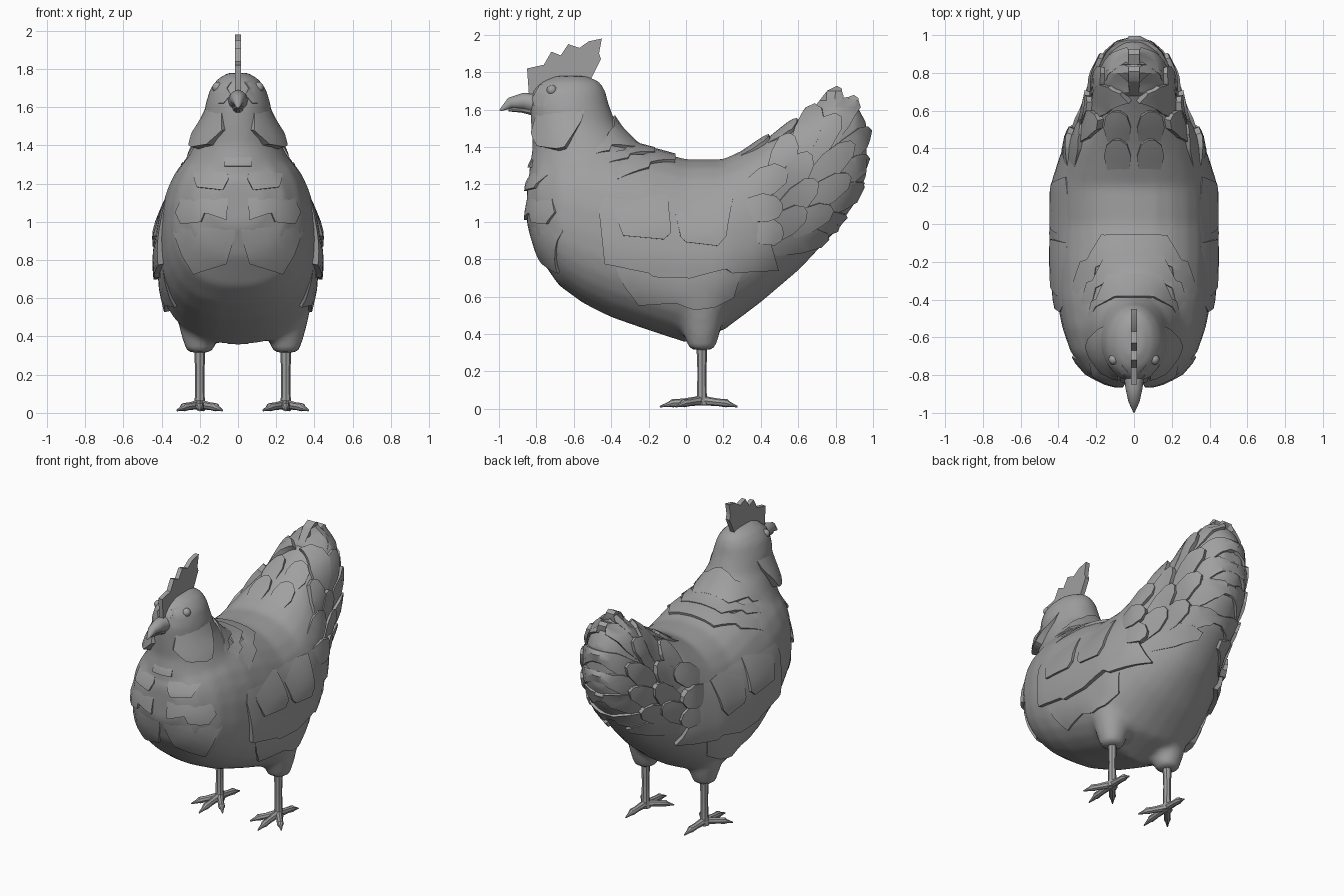
import bpy, bmesh, math
from mathutils import Vector
from mathutils.bvhtree import BVHTree

cube = bpy.data.objects.get("Cube")
if cube:
    bpy.data.objects.remove(cube, do_unlink=True)

GREY = (0.35, 0.35, 0.35, 1)
mat = bpy.data.materials.new("plain grey")
mat.use_nodes = True
mat.diffuse_color = GREY
mat.node_tree.nodes["Principled BSDF"].inputs["Base Color"].default_value = GREY


def finish(name, bm, angle=35, mirror=False):
    """Turn a bmesh into a shaded, coloured object."""
    mesh = bpy.data.meshes.new(name)
    bm.to_mesh(mesh)
    bm.free()
    mesh.materials.append(mat)
    obj = bpy.data.objects.new(name, mesh)
    bpy.context.collection.objects.link(obj)
    bpy.ops.object.select_all(action='DESELECT')
    obj.select_set(True)
    bpy.context.view_layer.objects.active = obj
    bpy.ops.object.shade_smooth_by_angle(angle=math.radians(angle))
    if mirror:
        obj.modifiers.new("mirror", 'MIRROR').use_mirror_merge = False
    return obj


def loft(bm, rings):
    """Skin a list of closed rings and cap both ends."""
    rows = [[bm.verts.new(p) for p in ring] for ring in rings]
    faces = [bm.faces.new(rows[0]), bm.faces.new(rows[-1])]
    n = len(rows[0])
    for a, b in zip(rows, rows[1:]):
        faces += [bm.faces.new((a[i], a[(i + 1) % n], b[(i + 1) % n], b[i])) for i in range(n)]
    bmesh.ops.recalc_face_normals(bm, faces=faces)


def oval(n=28, power=1.0):
    """Unit superellipse."""
    pts = []
    for i in range(n):
        c, s = math.cos(math.tau * i / n), math.sin(math.tau * i / n)
        pts.append((math.copysign(abs(c) ** power, c), math.copysign(abs(s) ** power, s)))
    return pts


def tube(bm, pts, sides=8):
    """Tapered tube through (x, y, z, radius) points."""
    rings = []
    for i, p in enumerate(pts):
        way = Vector(pts[min(i + 1, len(pts) - 1)][:3]) - Vector(pts[max(i - 1, 0)][:3])
        q = way.to_track_quat('Z', 'Y')
        rings.append([Vector(p[:3]) + q @ Vector((c * p[3], s * p[3], 0)) for c, s in oval(sides)])
    loft(bm, rings)


LEGS = {"right": -0.2, "left": 0.25}

# Body: trunk and tail, neck and head, thighs, fused into one skin
bm = bmesh.new()
trunk = [(-.85, .98, 1.22, .13), (-.79, .82, 1.34, .25), (-.68, .66, 1.41, .335), (-.55, .565, 1.44, .38),
         (-.4, .49, 1.43, .41), (-.2, .42, 1.39, .42), (0, .355, 1.335, .42), (.2, .42, 1.335, .415),
         (.4, .57, 1.43, .36), (.6, .74, 1.55, .25), (.8, .95, 1.68, .2), (.91, 1.11, 1.63, .14),
         (.965, 1.25, 1.53, .07)]
rings = []
for y, lo, hi, w in trunk:
    mid = lo + (hi - lo) * .44
    rings.append([(w * c, y, mid + s * (hi - mid if s > 0 else mid - lo)) for c, s in oval(power=.86)])
loft(bm, rings)
neck = [(1.1, -.83, -.1, .34), (1.28, -.84, -.17, .29), (1.4, -.82, -.26, .23), (1.52, -.83, -.37, .185),
        (1.62, -.835, -.41, .17), (1.7, -.82, -.43, .145), (1.75, -.77, -.46, .105), (1.78, -.7, -.53, .05)]
loft(bm, [[(w * c, (f + b) / 2 + s * (b - f) / 2, z) for c, s in oval()] for z, f, b, w in neck])
for x in LEGS.values():
    tube(bm, [(x, .07, .78, .16), (x, .08, .56, .135), (x, .085, .43, .105), (x, .085, .315, .07)], 16)
body = finish("body", bm, 60)
mod = body.modifiers.new("fuse", 'REMESH')
mod.mode, mod.voxel_size = 'VOXEL', 0.024
mod = body.modifiers.new("soften", 'SMOOTH')
mod.factor, mod.iterations = 0.5, 4
for name in ("fuse", "soften"):
    bpy.ops.object.modifier_apply(modifier=name)
bpy.ops.object.shade_smooth_by_angle(angle=math.radians(60))
skin = BVHTree.FromObject(body, bpy.context.evaluated_depsgraph_get())

# Projection frames: 2D point to ray origin, ray direction, fallback depth
FRAMES = {"side": (lambda a, b: Vector((3, a, b)), Vector((-1, 0, 0)), 2.99),
          "front": (lambda a, b: Vector((a, -3, b)), Vector((0, 1, 0)), 2.5),
          "top": (lambda a, b: Vector((a, b, 3)), Vector((0, 0, -1)), 1.8)}


def plate(name, outline, frame, flow, lift, mirror=True):
    """Feather layer: an outline laid on the skin, rising from root to tip."""
    place, ray, depth = FRAMES[frame]
    flow = Vector(flow).normalized()
    bm = bmesh.new()
    bm.faces.new([bm.verts.new((a, b, 0)) for a, b in outline])
    for axis in range(2):
        values = [p[axis] for p in outline]
        normal = Vector((1 - axis, axis, 0))
        for k in range(int(min(values) * 20), int(max(values) * 20) + 1):
            bmesh.ops.bisect_plane(bm, geom=bm.verts[:] + bm.edges[:] + bm.faces[:],
                                   plane_co=normal * k * .05, plane_no=normal)
    dots = [flow.dot(v.co.xy) for v in bm.verts]
    low, span = min(dots), max(dots) - min(dots)
    inner = {}
    for v in bm.verts:
        t = (flow.dot(v.co.xy) - low) / span
        start = place(v.co.x, v.co.y)
        hit, n, _, _ = skin.ray_cast(start, ray)
        if hit is None:
            hit, n = start + ray * depth, -ray
        n = (n - ray * .3).normalized()
        v.co = hit + n * (-.01 + (lift + .01) * min(1, t * 1.25))
        inner[v] = hit - n * .025
    bm.normal_update()
    if sum(f.normal.dot(ray) for f in bm.faces) > 0:
        bmesh.ops.reverse_faces(bm, faces=bm.faces[:])
    rim = [e for e in bm.edges if e.is_boundary]
    fresh = {}
    for e in rim:
        loop = e.link_loops[0]
        a, b = loop.vert, loop.link_loop_next.vert
        for v in (a, b):
            if v not in fresh:
                fresh[v] = bm.verts.new(inner[v])
        bm.faces.new((b, a, fresh[a], fresh[b]))
    return finish(name, bm, 35, mirror)


def feather(name, tip, root, width, frame, lift):
    """Single blunt leaf from root to tip."""
    tip, root = Vector(tip), Vector(root)
    way = tip - root
    side = Vector((-way.y, way.x)).normalized() * width
    shape = [(0, -.7), (.6, -1), (.88, -.75), (1, -.25), (1, .25), (.88, .75), (.6, 1), (0, .7)]
    plate(name, [tuple(root + way * t + side * s) for t, s in shape], frame, way, lift)


# Wings: one large layer, two covert layers, and thigh feathers beneath
plate("thigh_feathers", [(-.4, .8), (-.33, .66), (-.25, .56), (-.05, .57), (.05, .53), (.15, .545),
                         (.25, .6), (.3, .74), (.25, .85)], "side", (0, -1), .016)
plate("wing", [(-.4, 1.2), (-.465, 1.06), (-.43, .78), (-.2, .73), (-.17, .71), (.02, .7), (.21, .75),
               (.24, .73), (.48, .75), (.44, .9), (.42, 1.15), (.05, 1.24)], "side", (0, -1), .03)
plate("front_covert", [(-.36, 1.16), (-.38, 1.04), (-.335, .925), (-.12, .905), (-.08, .94), (-.1, 1.15)],
      "side", (.2, -1), .034)
plate("rear_covert", [(-.08, 1.15), (-.03, .92), (0, .89), (.17, .87), (.21, .92), (.25, 1.12)],
      "side", (.2, -1), .034)

# Breast feathers
plate("lower_breast", [(.02, 1.1), (.015, .93), (.06, .785), (.23, .73), (.29, .83), (.34, .95), (.3, 1.08)],
      "front", (0, -1), .014)
plate("middle_breast", [(.05, 1.15), (.06, 1.01), (.17, 1.05), (.19, 1.0), (.29, .99), (.32, 1.05),
                        (.28, 1.18)], "front", (0, -1), .018)
plate("upper_breast", [(.06, 1.3), (.05, 1.22), (.08, 1.165), (.21, 1.18), (.235, 1.25), (.2, 1.3)],
      "front", (0, -1), .016)
plate("throat_feather", [(-.07, 1.37), (-.07, 1.29), (.07, 1.29), (.07, 1.37)], "front", (0, -1), .012, False)

# Cape of stepped layers wrapping the back of the neck
for y, w, lift in [(-.06, .34, .016), (-.17, .3, .02), (-.27, .27, .02)]:
    half = [(.1, y - .12), (.2, y - .17), (.25, -.52), (w, -.5), (w, y - .3), (w * .82, y - .14),
            (w * .72, y - .13), (w * .5, y)]
    plate("cape_layer", half + [(-a, b) for a, b in reversed(half)], "top", (0, 1), lift, False)

# Tail fan, three rows of overlapping feathers plus flank feathers
outer = [(.82, 1.72), (.91, 1.67), (.985, 1.5), (.975, 1.35), (.95, 1.2), (.85, 1.03), (.75, .93)]
middle = [(.72, 1.6), (.81, 1.56), (.88, 1.42), (.86, 1.25), (.77, 1.08)]
inside = [(.57, 1.45), (.66, 1.36), (.69, 1.22), (.63, 1.07)]
for name, row, reach, width, lift in (("outer_tail_feather", outer, .4, .062, .02),
                                      ("middle_tail_feather", middle, .38, .065, .036),
                                      ("inner_tail_feather", inside, .32, .068, .038)):
    for tip in row:
        way = (Vector(tip) - Vector((.3, .83))).normalized()
        feather(name, tip, Vector(tip) - way * reach, width, "side", lift)
for tip, root, lift in [((.53, 1.27), (.28, 1.13), .028), ((.5, 1.08), (.28, 1.06), .045),
                        ((.5, .92), (.3, 1.0), .04)]:
    feather("flank_feather", tip, root, .075, "side", lift)
for y in (.45, .6):
    feather("top_tail_feather", (.09, y), (.08, y - .22), .07, "top", .02)

# Cheek flaps and faces
plate("cheek", [(-.8, 1.61), (-.54, 1.61), (-.56, 1.54), (-.64, 1.39), (-.68, 1.38), (-.77, 1.4),
                (-.81, 1.48)], "side", (.1, -1), .045)
plate("face", [(-.81, 1.62), (-.82, 1.66), (-.78, 1.73), (-.7, 1.755), (-.65, 1.73), (-.64, 1.66),
               (-.66, 1.62)], "side", (-1, 0), .005)

# Comb
comb = [(-.84, 1.68), (-.85, 1.82), (-.76, 1.84), (-.72, 1.91), (-.67, 1.89), (-.63, 1.95), (-.57, 1.93),
        (-.52, 1.965), (-.45, 1.98), (-.465, 1.9), (-.455, 1.87), (-.475, 1.83), (-.52, 1.74), (-.66, 1.72)]
bm = bmesh.new()
loft(bm, [[(x, y, z) for y, z in comb] for x in (-.015, .015)])
finish("comb", bm)

# Beak
bm = bmesh.new()
tube(bm, [(0, -.79, 1.63, .055), (0, -.87, 1.645, .045), (0, -.94, 1.635, .03), (0, -.995, 1.595, .005)], 12)
tube(bm, [(0, -.79, 1.595, .035), (0, -.88, 1.605, .022), (0, -.95, 1.598, .008)], 10)
finish("beak", bm)

# Eyes
hit, n, _, _ = skin.ray_cast(Vector((3, -.72, 1.71)), Vector((-1, 0, 0)))
bm = bmesh.new()
bmesh.ops.create_uvsphere(bm, u_segments=16, v_segments=10, radius=.028)
bmesh.ops.translate(bm, verts=bm.verts[:], vec=hit - n * .01)
finish("eye", bm, 60, True)

# Legs and feet: three front toes and a hind toe
for side, x in LEGS.items():
    bm = bmesh.new()
    tube(bm, [(x, .085, .36, .03), (x, .085, .2, .024), (x, .085, .08, .026), (x, .085, .02, .034)])
    for dx, dy in [(0, -.225), (-.12, -.14), (.12, -.14), (.02, .19)]:
        path = [(0, .045, .026), (.45, .035, .02), (.7, .03, .022), (.78, .024, .014), (1, .012, .004)]
        tube(bm, [(x + dx * t, .085 + dy * t, z, r) for t, z, r in path])
    finish(side + "_leg", bm)
